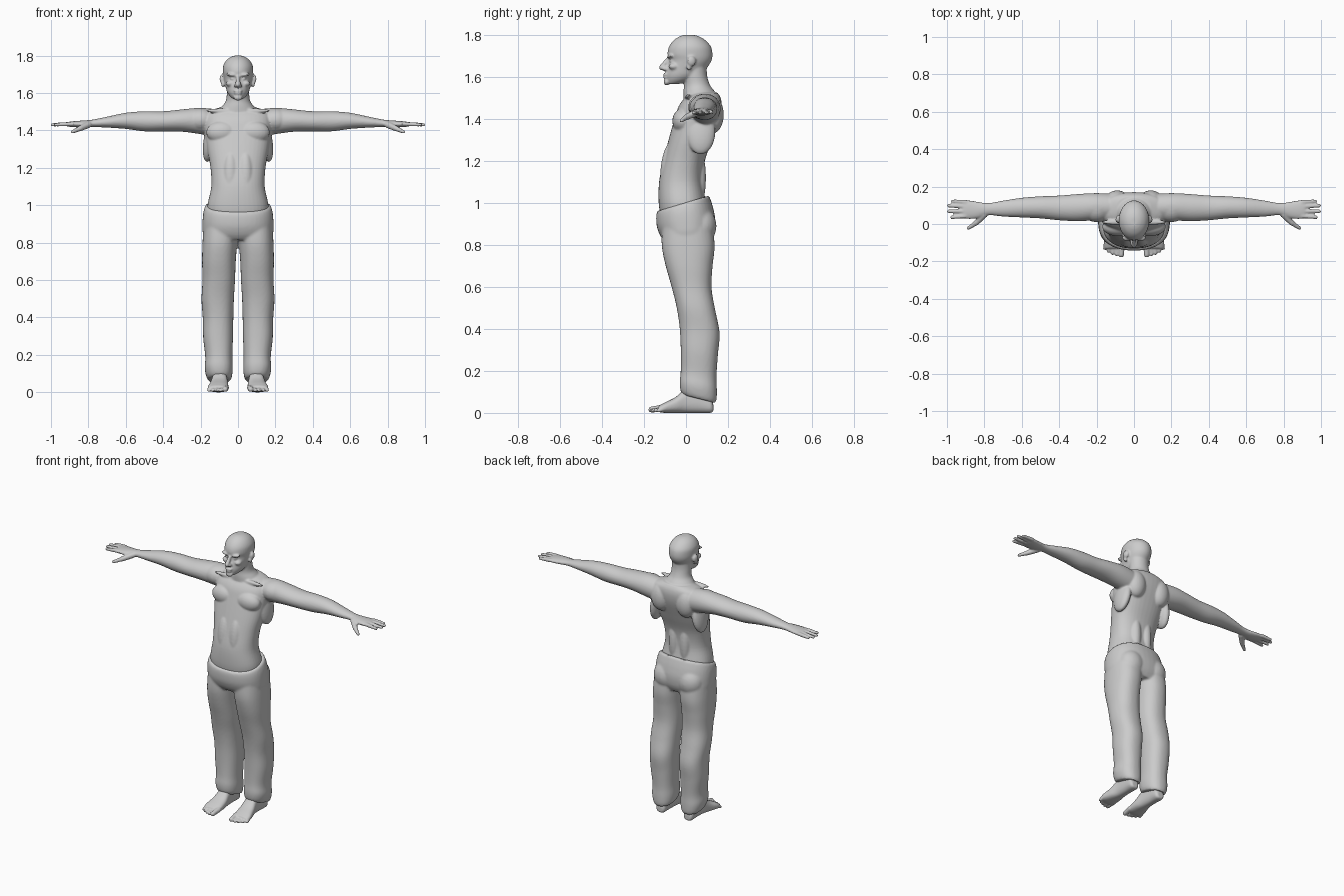
import bpy
import bmesh
from math import cos, sin, pi, copysign
from mathutils import Vector, Matrix

if "Cube" in bpy.data.objects:
    bpy.data.objects.remove(bpy.data.objects["Cube"])

clay = bpy.data.materials.new("light grey clay")
clay.use_nodes = True
clay.diffuse_color = (0.6, 0.6, 0.6, 1)
clay.node_tree.nodes["Principled BSDF"].inputs["Base Color"].default_value = clay.diffuse_color

SIDES = (1, -1)


def spline(a, b, c, d, t):
    """Smooth interpolation between sections b and c."""
    return [q + 0.5 * t * (r - p + t * (2 * p - 5 * q + 4 * r - s + t * (3 * (q - r) + s - p)))
            for p, q, r, s in zip(a, b, c, d)]


def loft(bm, axis, sections, side=1, power=2.0, tilt=(0, 0), steps=5, count=40):
    """Skin rounded sections (position, a min, a max, b min, b max) along an axis."""
    rows = []
    last = len(sections) - 1
    for i in range(last):
        quad = [sections[max(0, min(last, i + k))] for k in (-1, 0, 1, 2)]
        rows += [spline(*quad, k / steps) for k in range(steps)]
    rows.append(sections[-1])
    rings = []
    for n, (pos, a0, a1, b0, b1) in enumerate(rows):
        lean = tilt[0] + (tilt[1] - tilt[0]) * n / (len(rows) - 1)
        ring = []
        for k in range(count):
            c, s = cos(2 * pi * k / count), sin(2 * pi * k / count)
            a = (a0 + a1) / 2 + (a1 - a0) / 2 * copysign(abs(c) ** (2 / power), c)
            b = (b0 + b1) / 2 + (b1 - b0) / 2 * copysign(abs(s) ** (2 / power), s)
            p = pos + lean * b
            x, y, z = {"x": (p, a, b), "y": (a, p, b), "z": (a, b, p)}[axis]
            ring.append(bm.verts.new((x * side, y, z)))
        rings.append(ring)
    for lo, hi in zip(rings, rings[1:]):
        for k in range(count):
            j = (k + 1) % count
            bm.faces.new((lo[k], lo[j], hi[j], hi[k]))
    bm.faces.new(rings[0])
    bm.faces.new(rings[-1])


def blob(bm, centre, radii, side=1, turn=0, axis="X"):
    """Ellipsoid used as a muscle or facial form."""
    x, y, z = centre
    m = (Matrix.Translation((x * side, y, z))
         @ Matrix.Rotation(turn * (1 if axis == "X" else side), 4, axis)
         @ Matrix.Diagonal((*radii, 1)))
    bmesh.ops.create_uvsphere(bm, u_segments=24, v_segments=16, radius=1, matrix=m)


def digit(bm, start, end, r0, r1, side):
    """Round-ended tapering finger or toe."""
    p, q = (Vector((v[0] * side, v[1], v[2])) for v in (start, end))
    d = q - p
    m = Matrix.Translation((p + q) / 2) @ d.to_track_quat("Z", "Y").to_matrix().to_4x4()
    bmesh.ops.create_cone(bm, cap_ends=True, segments=16, radius1=r0, radius2=r1,
                          depth=d.length, matrix=m)
    for v, r in ((p, r0), (q, r1)):
        bmesh.ops.create_uvsphere(bm, u_segments=16, v_segments=10, radius=r,
                                  matrix=Matrix.Translation(v))


def finish(bm, name, voxel, smoothing):
    """Fuse overlapping forms into one smooth skin."""
    bmesh.ops.recalc_face_normals(bm, faces=bm.faces)
    mesh = bpy.data.meshes.new(name)
    bm.to_mesh(mesh)
    bm.free()
    mesh.materials.append(clay)
    obj = bpy.data.objects.new(name, mesh)
    bpy.context.collection.objects.link(obj)
    fuse = obj.modifiers.new("fuse", "REMESH")
    fuse.mode = "VOXEL"
    fuse.voxel_size = voxel
    fuse.use_smooth_shade = True
    soft = obj.modifiers.new("soften", "SMOOTH")
    soft.factor = 0.5
    soft.iterations = smoothing
    return obj


# Torso and neck
body = bmesh.new()
loft(body, "z", [(z, -w, w, f, b) for z, w, f, b in (
    (0.93, .16, -.12, .10), (1.0, .163, -.13, .095), (1.1, .143, -.128, .08),
    (1.2, .147, -.108, .09), (1.3, .165, -.083, .125), (1.4, .178, -.055, .16),
    (1.46, .18, -.035, .17), (1.5, .16, -.005, .165), (1.525, .09, .03, .15))], power=2.3)
loft(body, "z", [(z, -w, w, f, b) for z, w, f, b in (
    (1.47, .13, -.01, .16), (1.525, .088, -.012, .14), (1.56, .064, -.01, .115),
    (1.61, .06, -.012, .1), (1.67, .06, -.01, .1))])

for s in SIDES:
    # Chest, lats, shoulder blades and belly muscles
    blob(body, (.085, -.015, 1.39), (.085, .05, .06), s)
    blob(body, (.15, .07, 1.34), (.035, .07, .11), s, -.15, "Y")
    blob(body, (.09, .125, 1.42), (.065, .055, .09), s)
    blob(body, (.04, .06, 1.12), (.035, .035, .14), s)
    blob(body, (.04, -.085, 1.17), (.04, .035, .12), s, -.12)
    blob(body, (.2, .085, 1.455), (.085, .075, .064), s)
    blob(body, (.09, .01, 1.505), (.085, .014, .012), s)
    # Arm and palm
    loft(body, "x", [
        (.08, .02, .16, 1.36, 1.51), (.2, .02, .165, 1.38, 1.52), (.3, .015, .16, 1.393, 1.512),
        (.4, .02, .152, 1.395, 1.502), (.5, .03, .148, 1.395, 1.502), (.6, .035, .14, 1.408, 1.494),
        (.7, .04, .125, 1.415, 1.473), (.78, .047, .112, 1.418, 1.457),
        (.84, .03, .12, 1.416, 1.452), (.89, .027, .128, 1.418, 1.448),
        (.915, .032, .124, 1.422, 1.444)], s)
    # Fingers and thumb
    for y, fan, tip in ((.118, .122, .97), (.094, .098, .992), (.068, .068, .992), (.042, .036, .975)):
        digit(body, (.9, y, 1.434), (tip, fan, 1.43), .012, .0095, s)
    digit(body, (.8, .05, 1.43), (.845, .005, 1.41), .018, .015, s)
    digit(body, (.845, .005, 1.41), (.885, -.022, 1.392), .014, .0095, s)

# Skull and jaw
loft(body, "z", [(z, -w, w, f, b) for z, w, f, b in (
    (1.567, .025, -.088, -.03), (1.585, .045, -.095, .03), (1.61, .06, -.096, .07),
    (1.65, .07, -.088, .105), (1.68, .077, -.08, .122), (1.71, .081, -.088, .126),
    (1.745, .079, -.08, .118), (1.775, .062, -.058, .092), (1.793, .038, -.03, .062),
    (1.8, .015, -.008, .035))])

# Face
digit(body, (0, -.085, 1.685), (0, -.115, 1.645), .01, .014, 1)
blob(body, (0, -.092, 1.575), (.024, .014, .016))
blob(body, (0, -.096, 1.612), (.024, .014, .007))
blob(body, (0, -.096, 1.597), (.021, .013, .007))
for s in SIDES:
    blob(body, (.013, -.1, 1.639), (.009, .014, .009), s)
    blob(body, (.034, -.074, 1.697), (.03, .017, .009), s, -.15, "Y")
    blob(body, (.03, -.066, 1.676), (.014, .014, .009), s)
    blob(body, (.043, -.058, 1.65), (.022, .025, .016), s)
    blob(body, (.086, .027, 1.675), (.012, .021, .024), s, .25, "Z")
    blob(body, (.08, .015, 1.648), (.01, .013, .018), s, .25, "Z")
finish(body, "body", .0055, 4)

# Trousers: hips, seat and two loose legs
pants = bmesh.new()
loft(pants, "z", [(z, -w, w, f, b) for z, w, f, b in (
    (.815, .165, -.1, .115), (.85, .188, -.122, .135), (.9, .19, -.138, .14),
    (.95, .187, -.142, .13), (.985, .18, -.14, .118), (1.002, .172, -.135, .11))],
    power=2.3, tilt=(0, .3))
for s in SIDES:
    blob(pants, (.085, .07, .89), (.085, .075, .09), s)
    loft(pants, "z", [
        (.082, .04, .16, -.015, .14), (.1, .032, .17, -.026, .146), (.14, .028, .178, -.03, .147),
        (.2, .03, .175, -.025, .145), (.3, .027, .186, -.025, .152), (.4, .025, .188, -.03, .16),
        (.5, .022, .195, -.045, .14), (.6, .016, .19, -.07, .122), (.7, .012, .192, -.098, .126),
        (.79, .004, .19, -.115, .136), (.88, -.01, .185, -.115, .13)],
        s, power=2.3, tilt=(-.25, 0))
finish(pants, "trousers", .008, 3)

# Bare feet with toes
feet = bmesh.new()
for s in SIDES:
    loft(feet, "y", [
        (.13, .08, .12, .008, .04), (.115, .066, .132, 0, .075), (.06, .062, .135, 0, .12),
        (.0, .058, .138, 0, .115), (-.05, .052, .15, 0, .075), (-.1, .052, .162, 0, .05),
        (-.13, .06, .158, .004, .034)], s, power=2.5)
    loft(feet, "z", [(.05, .065, .13, .02, .11), (.2, .065, .135, .02, .11)], s)
    for i in range(5):
        x = .068 + .021 * i + (.004 if i else 0)
        r = .011 if i else .016
        digit(feet, (x - .004, -.11, r + .008), (x, -.165 + .0022 * i * i, r), r, r * .9, s)
finish(feet, "feet", .005, 3)
